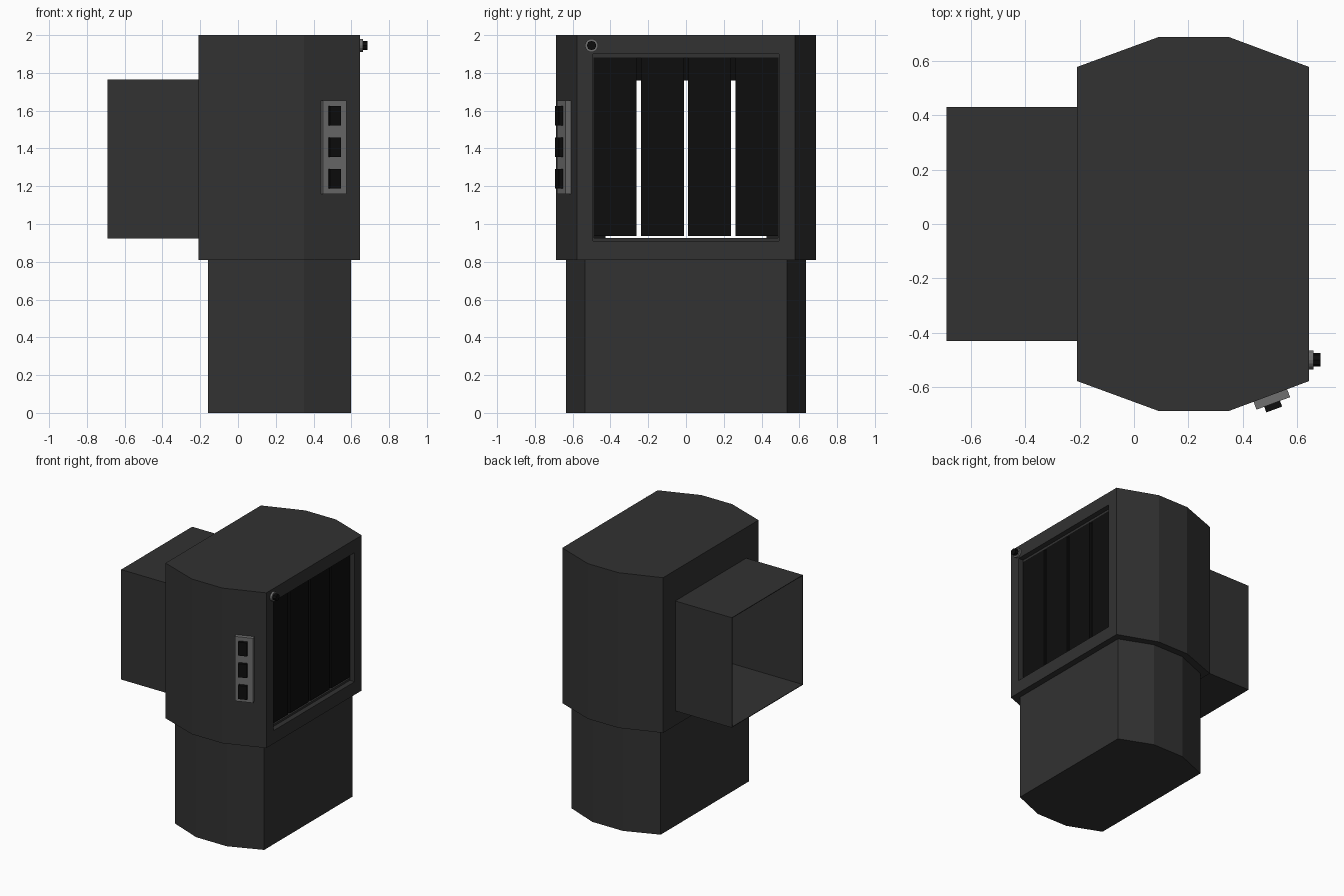
import bpy, bmesh, math
from mathutils import Matrix, Vector

if "Cube" in bpy.data.objects:
    bpy.data.objects.remove(bpy.data.objects["Cube"])


def material(name, v):
    m = bpy.data.materials.new(name)
    m.diffuse_color = (v, v, v, 1)
    m.use_nodes = True
    m.node_tree.nodes["Principled BSDF"].inputs["Base Color"].default_value = m.diffuse_color
    return m


DARK = material("dark_casing", 0.032)
BLACK = material("black", 0.004)
GREY = material("grey_metal", 0.16)


def finish(name, bm, mat, recalc=True):
    if recalc:
        bmesh.ops.recalc_face_normals(bm, faces=bm.faces)
    me = bpy.data.meshes.new(name)
    bm.to_mesh(me)
    bm.free()
    me.materials.append(mat)
    ob = bpy.data.objects.new(name, me)
    bpy.context.collection.objects.link(ob)
    return ob


def box(name, center, size, mat, rot=0.0):
    bm = bmesh.new()
    bmesh.ops.create_cube(bm, size=1, matrix=Matrix.Translation(center)
                          @ Matrix.Rotation(rot, 4, 'Z') @ Matrix.Diagonal((*size, 1)))
    return finish(name, bm, mat)


def rect(bm, x, hy, z0, z1):
    return [bm.verts.new((x, y, z)) for y, z in ((-hy, z0), (hy, z0), (hy, z1), (-hy, z1))]


def bridge(bm, a, b):
    for i in range(4):
        j = (i + 1) % 4
        bm.faces.new((a[i], a[j], b[j], b[i]))


def outline(x0, x1, ye, ym):
    half = [(x0, -ye), (0.09, -ym), (0.35, -ym), (x1, -ye)]
    return half + [(x, -y) for x, y in reversed(half)]


def prism(bm, pts, z0, z1, skip=()):
    lo = [bm.verts.new((x, y, z0)) for x, y in pts]
    hi = [bm.verts.new((x, y, z1)) for x, y in pts]
    bm.faces.new(lo[::-1])
    bm.faces.new(hi)
    n = len(pts)
    for i in range(n):
        if i not in skip:
            j = (i + 1) % n
            bm.faces.new((lo[i], lo[j], hi[j], hi[i]))
    return lo, hi


# lower plinth
bm = bmesh.new()
prism(bm, outline(-0.16, 0.597, 0.535, 0.635), 0, 0.81)
finish("plinth", bm, DARK)

# upper casing: louvre opening in front, air channel narrowing to the duct at the back
bm = bmesh.new()
lo, hi = prism(bm, outline(-0.21, 0.645, 0.578, 0.688), 0.81, 2.0, skip=(3, 7))
loops = [[lo[3], lo[4], hi[4], hi[3]],
         rect(bm, 0.645, 0.492, 0.91, 1.90),
         rect(bm, 0.605, 0.492, 0.91, 1.90),
         rect(bm, 0.605, 0.488, 0.925, 1.88),
         rect(bm, 0.55, 0.488, 0.925, 1.88),
         rect(bm, 0.10, 0.425, 0.927, 1.76),
         rect(bm, -0.21, 0.425, 0.927, 1.76),
         [lo[0], lo[7], hi[7], hi[0]]]
for a, b in zip(loops, loops[1:]):
    bridge(bm, a, b)
finish("casing", bm, DARK)

# rear duct, open at its far end
bm = bmesh.new()
outer = [rect(bm, x, 0.43, 0.922, 1.765) for x in (-0.21, -0.69)]
inner = [rect(bm, x, 0.425, 0.927, 1.76) for x in (-0.69, -0.21)]
duct = outer + inner
for a, b in zip(duct, duct[1:] + duct[:1]):
    bridge(bm, a, b)
finish("rear_duct", bm, DARK)

# vertical louvre slats
for i in range(4):
    box(f"slat_{i + 1}", (0.597, (i - 1.5) * 0.2505, 1.41), (0.02, 0.228, 0.945), BLACK)

# control panel and buttons on the slanted front face
ang = math.atan2(0.11, 0.295)
nrm = Vector((math.sin(ang), -math.cos(ang), 0))
base = Vector((0.502, -0.688 + 0.152 * 0.11 / 0.295, 0))
box("control_panel", base + nrm * 0.013 + Vector((0, 0, 1.407)), (0.132, 0.036, 0.495), GREY, ang)
for i, z in enumerate((1.24, 1.407, 1.573)):
    b = base + nrm * 0.042 + Vector((-0.005, 0, z - 0.0))
    box(f"button_{i + 1}", b, (0.062, 0.026, 0.104), BLACK, ang)

# corner knob: washer and hexagonal head
for name, r, x0, x1, n, mat in (("knob_washer", 0.035, 0.64, 0.661, 16, GREY),
                                ("knob_head", 0.025, 0.655, 0.686, 8, BLACK)):
    bm = bmesh.new()
    bmesh.ops.create_cone(bm, cap_ends=True, segments=n, radius1=r, radius2=r, depth=x1 - x0,
                          matrix=Matrix.Translation(((x0 + x1) / 2, -0.5, 1.945))
                          @ Matrix.Rotation(math.pi / 2, 4, 'Y'))
    finish(name, bm, mat)
